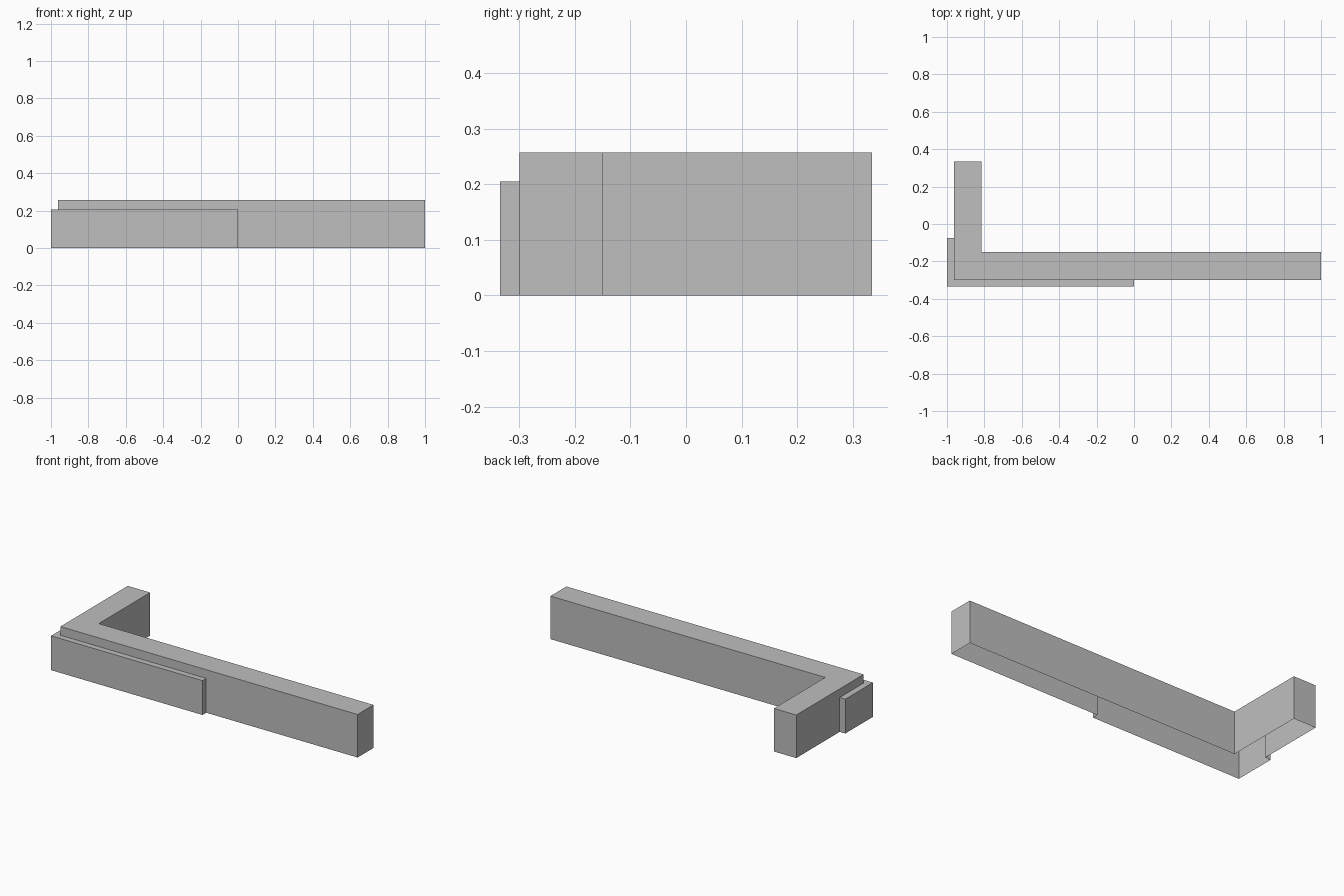
import bpy
import bmesh

if "Cube" in bpy.data.objects:
    bpy.data.objects.remove(bpy.data.objects["Cube"], do_unlink=True)

TOP, LEDGE = 0.257, 0.205

grey = bpy.data.materials.new("plain grey")
grey.use_nodes = True
colour = (0.52, 0.52, 0.52, 1)
grey.diffuse_color = colour
grey.node_tree.nodes["Principled BSDF"].inputs["Base Color"].default_value = colour


def shell(name, walls, cap, cap_z):
    """Open-bottomed shell: walls along plan paths, closed by a flat cap."""
    bm = bmesh.new()

    def face(points):
        bm.faces.new([bm.verts.new(p) for p in points])

    for path, low, high in walls:
        for a, b in zip(path, path[1:]):
            face([(*a, low), (*b, low), (*b, high), (*a, high)])
    face([(*p, cap_z) for p in cap])
    bmesh.ops.remove_doubles(bm, verts=bm.verts, dist=0.0001)
    mesh = bpy.data.meshes.new(name)
    bm.to_mesh(mesh)
    bm.free()
    mesh.materials.append(grey)
    obj = bpy.data.objects.new(name, mesh)
    bpy.context.collection.objects.link(obj)
    return obj


# Plan points where the outer band meets the wall, and the wall's outer corner
band_front = (0, -0.30)
band_side = (-0.963, -0.075)
corner = (-0.963, -0.30)

# L-shaped wall, full height where exposed, above the ledge behind the band
exposed = [band_front, (1, -0.30), (1, -0.15), (-0.815, -0.15),
           (-0.815, 0.335), (-0.963, 0.335), band_side]
covered = [band_side, corner, band_front]
shell("corner_wall", [(exposed, 0, TOP), (covered, LEDGE, TOP)],
      exposed + [corner], TOP)

# Lower band wrapped around the outer corner
outline = [band_side, (-1, -0.075), (-1, -0.335), (0, -0.335), band_front]
shell("outer_band", [(outline, 0, LEDGE)], outline + [corner], LEDGE)
